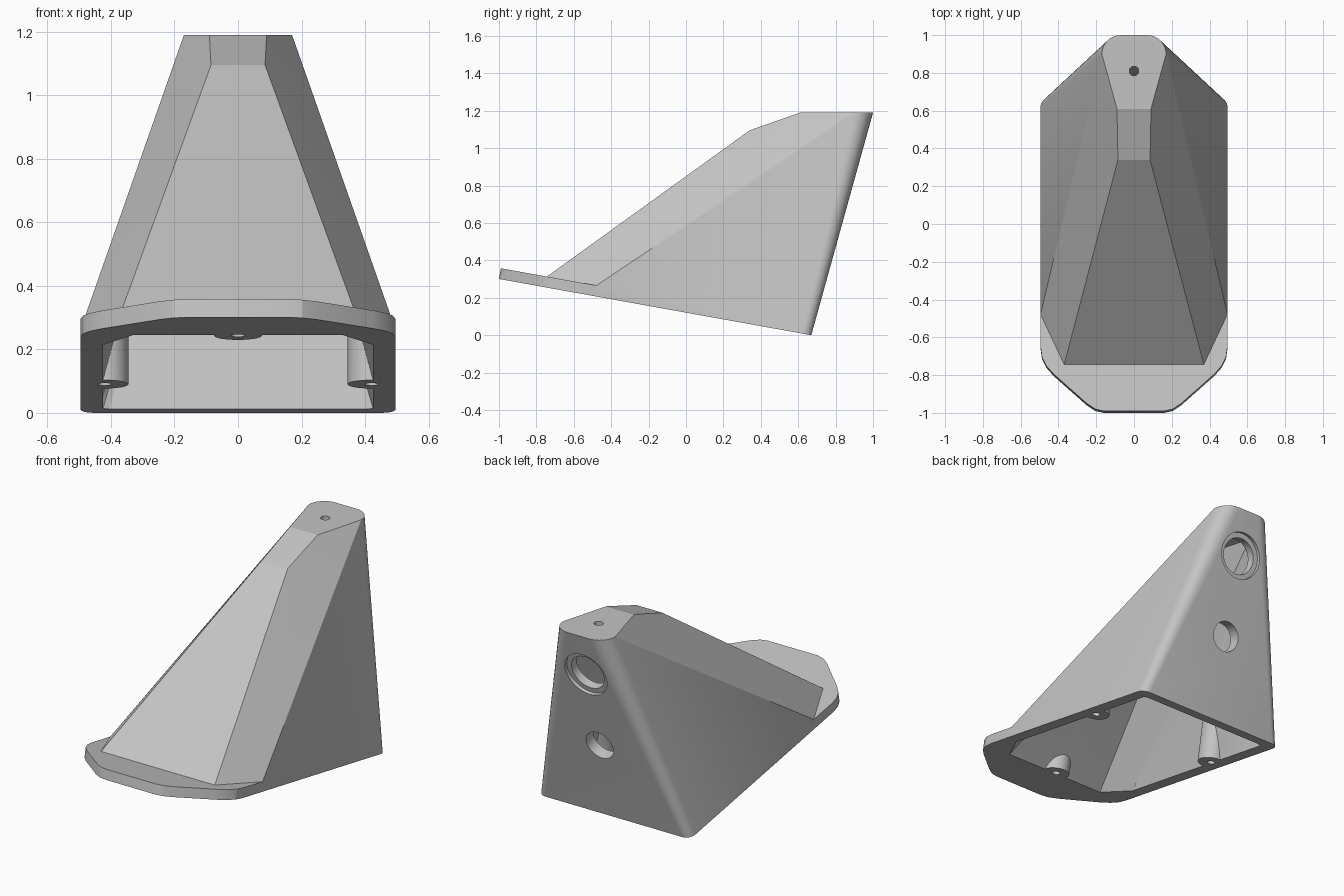
import bpy, bmesh, math
from mathutils import Vector

if "Cube" in bpy.data.objects:
    bpy.data.objects.remove(bpy.data.objects["Cube"])

grey = bpy.data.materials.new("plain_grey")
grey.diffuse_color = (0.55, 0.55, 0.55, 1)
grey.use_nodes = True
grey.node_tree.nodes["Principled BSDF"].inputs["Base Color"].default_value = grey.diffuse_color

SLOPE = 0.18                                    # tilt of the mounting plane
UP = Vector((0, SLOPE, 1)).normalized()         # normal of the mounting plane
BACK = Vector((0, 1.19, -0.33)).normalized()    # normal of the back panel


def base(x, y, lift=0.0):
    """Point on the tilted mounting plane, optionally lifted along its normal."""
    return Vector((x, y, SLOPE * (0.67 - y))) + UP * lift


def back(z):
    return Vector((0, 0.67 + 0.33 * z / 1.19, z))


def arc(cx, cy, r, n=8):
    return [(cx + r * math.cos(i * math.pi / 2 / n), cy + r * math.sin(i * math.pi / 2 / n))
            for i in range(n + 1)]


def hull(name, half):
    """Convex solid from one half of its points, mirrored across x."""
    bm = bmesh.new()
    for p in half:
        for s in (1, -1):
            bm.verts.new((s * p[0], p[1], p[2]))
    bmesh.ops.remove_doubles(bm, verts=bm.verts, dist=1e-5)
    bmesh.ops.convex_hull(bm, input=bm.verts)
    bmesh.ops.delete(bm, geom=[v for v in bm.verts if not v.link_faces], context='VERTS')
    bmesh.ops.dissolve_limit(bm, angle_limit=math.radians(0.3), verts=bm.verts, edges=bm.edges)
    bmesh.ops.recalc_face_normals(bm, faces=bm.faces)
    me = bpy.data.meshes.new(name)
    bm.to_mesh(me)
    bm.free()
    ob = bpy.data.objects.new(name, me)
    bpy.context.collection.objects.link(ob)
    me.materials.append(grey)
    return ob


def rod(name, centre, axis, r, length):
    bpy.ops.mesh.primitive_cylinder_add(vertices=40, radius=r, depth=length, location=centre,
                                        rotation=axis.to_track_quat('Z', 'Y').to_euler())
    ob = bpy.context.object
    ob.name = name
    ob.hide_render = True
    ob.data.materials.append(grey)
    return ob


def cut(ob, cutters):
    bpy.context.view_layer.objects.active = ob
    for c in cutters:
        m = ob.modifiers.new("cut", 'BOOLEAN')
        m.operation, m.solver, m.object = 'DIFFERENCE', 'EXACT', c
        bpy.ops.object.modifier_apply(modifier=m.name)


# Outer housing: tapered solid with rounded back edges
bottom = [(0.37, -0.755), (0.495, -0.49)] + arc(0.445, 0.62, 0.05)
housing = hull("housing",
               [base(x, y) for x, y in bottom]
               + [base(0.37, -0.755, 0.057), base(0.495, -0.49, 0.057)]
               + [(0.085, 0.34, 1.095), (0.09, 0.61, 1.19)]
               + [(x, y, 1.19) for x, y in arc(0.07, 0.9, 0.1)])

# Front flange: thin plate along the mounting plane
outline = [(0.16, -1.0), (0.205, -0.99), (0.25, -0.96), (0.425, -0.805), (0.465, -0.76),
           (0.487, -0.715), (0.495, -0.66), (0.495, -0.45)]
flange = hull("front_flange", [base(x, y, h) for x, y in outline for h in (0, 0.058)])

# Hollow interior, leaving three screw bosses standing
opening = [(0.33, -0.69), (0.425, -0.52), (0.425, 0.595)]
cavity = hull("cavity_cutter",
              [base(x, y, h) for x, y in opening for h in (0, -0.08)]
              + [(0.055, 0.36, 1.02), (0.055, 0.62, 1.12), (0.125, 0.86, 1.12), (0.11, 0.91, 1.12)])
cavity.hide_render = True
boss_spots = [(0.42, 0.17), (-0.42, 0.17), (0, -0.68)]
bosses = [rod("boss", base(x, y, 0.5), UP, 0.075, 1.0) for x, y in boss_spots]
cut(cavity, bosses)

# Screw holes, top hole and the two back panel holes
screws = [rod("screw_cutter", base(x, y), UP, 0.022, 0.16) for x, y in boss_spots]
holes = [rod("top_hole_cutter", Vector((0, 0.81, 1.19)), Vector((0, 0, 1)), 0.025, 0.3),
         rod("ring_recess_cutter", back(0.935), BACK, 0.135, 0.04),
         rod("ring_hole_cutter", back(0.935), BACK, 0.105, 0.24),
         rod("lower_hole_cutter", back(0.47), BACK, 0.087, 0.24)]
cut(housing, [cavity] + screws + holes)
cut(flange, [cavity, screws[2]])

for c in bosses + screws + holes + [cavity]:
    bpy.data.objects.remove(c, do_unlink=True)

# Smooth the rounded edges, keep the creases sharp
for ob in (housing, flange):
    bpy.ops.object.select_all(action='DESELECT')
    ob.select_set(True)
    bpy.context.view_layer.objects.active = ob
    bpy.ops.object.shade_smooth_by_angle(angle=math.radians(16))
